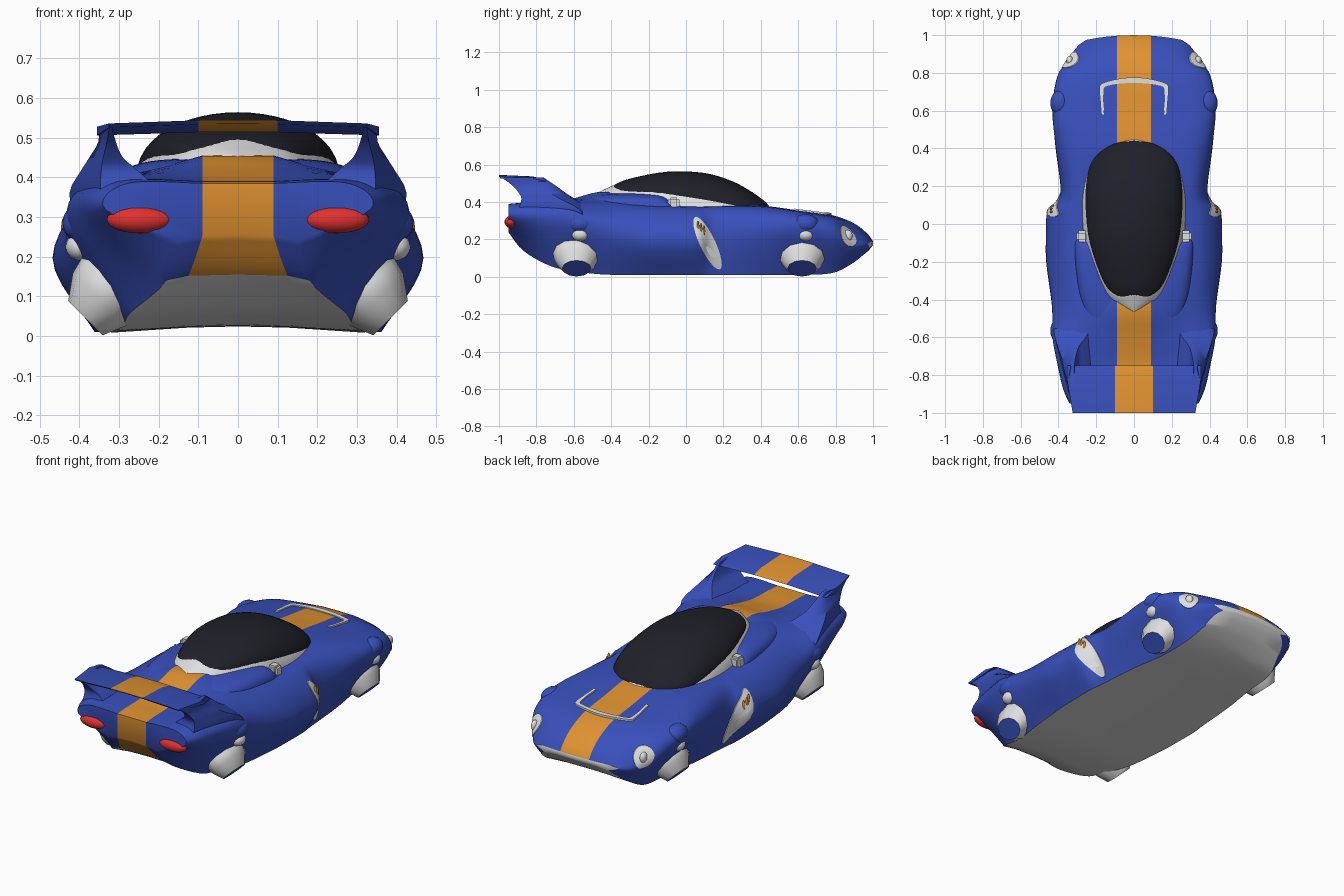
import bpy
import bmesh
import math
from mathutils import Vector, Matrix
from mathutils.bvhtree import BVHTree

cube = bpy.data.objects.get("Cube")
if cube:
    bpy.data.objects.remove(cube, do_unlink=True)


def material(name, red, green, blue):
    mat = bpy.data.materials.new(name)
    mat.use_nodes = True
    color = (red, green, blue, 1)
    mat.diffuse_color = color
    mat.node_tree.nodes["Principled BSDF"].inputs["Base Color"].default_value = color
    return mat


BLUE = material("blue paint", .04, .08, .5)
ORANGE = material("orange stripe", .75, .29, .03)
WHITE = material("white trim", .74, .74, .74)
GLASS = material("dark glass", .014, .014, .022)
RED = material("red lamp", .74, .03, .03)


def spline(points, steps):
    """Smooth path through points of any dimension."""
    result = []
    last = len(points) - 1
    for i in range(last):
        quad = [points[max(i - 1, 0)], points[i], points[i + 1], points[min(i + 2, last)]]
        for s in range(steps):
            t = s / steps
            result.append(tuple(
                b + t * ((c - a) / 2 + t * ((a - 2.5 * b + 2 * c - d / 2) + t * (1.5 * (b - c) + (d - a) / 2)))
                for a, b, c, d in zip(*quad)))
    result.append(tuple(points[-1]))
    return result


def skin(bm, rings, cyclic=True, cap=True, paint=None):
    """Bridge a row of rings; paint gives a material slot from ring, column."""
    rows = [[bm.verts.new(p) for p in ring] for ring in rings]
    count = len(rows[0])
    for i, (a, b) in enumerate(zip(rows, rows[1:])):
        for j in range(count if cyclic else count - 1):
            k = (j + 1) % count
            face = bm.faces.new((a[j], a[k], b[k], b[j]))
            face.material_index = paint(i, j) if paint else 0
    if cap:
        bm.faces.new(rows[0])
        bm.faces.new(rows[-1])
    return rows


def finish(name, bm, mats, mirror=False, angle=40):
    if mirror:
        bmesh.ops.mirror(bm, geom=bm.verts[:] + bm.edges[:] + bm.faces[:],
                         matrix=Matrix.Identity(4), merge_dist=.0005, axis='X')
    bmesh.ops.recalc_face_normals(bm, faces=bm.faces[:])
    mesh = bpy.data.meshes.new(name)
    bm.to_mesh(mesh)
    obj = bpy.data.objects.new(name, mesh)
    bpy.context.collection.objects.link(obj)
    for mat in mats:
        mesh.materials.append(mat)
    bpy.ops.object.select_all(action='DESELECT')
    obj.select_set(True)
    bpy.context.view_layer.objects.active = obj
    bpy.ops.object.shade_smooth_by_angle(angle=math.radians(angle))
    return obj


def ellipsoid(name, mat, center, radii):
    bm = bmesh.new()
    place = Matrix.Translation(center) @ Matrix.Diagonal((*radii, 1))
    bmesh.ops.create_uvsphere(bm, u_segments=20, v_segments=12, radius=1, matrix=place)
    finish(name, bm, [mat], mirror=True)


# Body shell: y, centre top, shoulder x z, widest x z, floor edge x z
stations = spline([
    (-.95, .385, .28, .385, .335, .32, .15, .24),
    (-.87, .39, .31, .39, .37, .31, .18, .14),
    (-.73, .395, .34, .39, .405, .3, .27, .06),
    (-.6, .42, .35, .39, .43, .29, .29, .03),
    (-.43, .455, .35, .37, .435, .24, .33, .012),
    (-.2, .4, .35, .365, .465, .2, .355, .01),
    (-.05, .38, .345, .362, .465, .2, .36, .01),
    (.07, .375, .34, .36, .457, .2, .36, .01),
    (.16, .375, .32, .365, .39, .22, .35, .01),
    (.4, .38, .33, .365, .415, .25, .33, .01),
    (.6, .355, .36, .34, .43, .25, .3, .01),
    (.78, .33, .34, .308, .405, .22, .29, .02),
    (.9, .285, .26, .26, .345, .18, .26, .07),
    (.97, .23, .23, .215, .3, .17, .24, .12),
    (1, .19, .2, .186, .255, .175, .2, .155)], 5)
rings = []
for y, zc, xs, zs, xw, zw, xf, zf in stations:
    side = spline([(.09, zc), (xs, zs), (xw, zw), (xf, zf)], 6)
    stripe = min(.125, .09 + (y + .95) * .45)
    half = [(0, zc)] + side + [(stripe, zf + .012), (0, zf + .015)]
    bow = 2 * max(0, y - .8)
    rings.append([(x, y - bow * x * x, z) for x, z in half])
columns = len(rings[0])


def body_paint(i, j):
    if j == 0:
        return 1
    if j < columns - 3:
        return 0
    if stations[i][0] < -.88:
        return 1 if j == columns - 2 else 0
    return 2


bm = bmesh.new()
rows = skin(bm, rings, cyclic=False, cap=False, paint=body_paint)
tail, nose = rows[0], rows[-1]
bm.faces.new((tail[0], tail[1], tail[-2], tail[-1])).material_index = 1
bm.faces.new(tail[1:-1])
bm.faces.new(nose).material_index = 2
body = finish("body_shell", bm, [BLUE, ORANGE, WHITE], mirror=True)
surface = BVHTree.FromPolygons([v.co for v in body.data.vertices],
                               [p.vertices for p in body.data.polygons])


def on_body(start, direction, lift):
    hit = surface.ray_cast(start, direction)[0]
    return (hit or start) - direction * lift


def plate(name, mat, center, across, up, direction):
    """Thin oval plate laid on the body, on both sides."""
    center, across, up = Vector(center), Vector(across), Vector(up)
    direction = Vector(direction).normalized()
    shape = []
    for size, lift in ((1, -.003), (1, .005), (.7, .006), (.4, .006), (.1, .006)):
        shape.append([])
        for k in range(24):
            a = math.tau * k / 24
            p = center + size * (across * math.cos(a) + up * math.sin(a))
            shape[-1].append(on_body(p - direction * .4, direction, lift))
    bm = bmesh.new()
    skin(bm, shape)
    finish(name, bm, [mat], mirror=True)


def arch(y, w, base, top, power=1):
    angles = [math.pi * k / 24 for k in range(25)]
    return [(math.copysign(w * abs(math.cos(a)) ** power, math.cos(a)), y,
             base + (top - base) * max(0, math.sin(a)) ** power) for a in angles]


# Canopy glass and its frame: y, half width, base, top
dome = spline([
    (-.425, .015, .46, .47), (-.38, .1, .458, .493), (-.3, .165, .45, .525),
    (-.1, .235, .435, .562), (.1, .258, .4, .555), (.25, .248, .38, .51),
    (.35, .21, .372, .455), (.42, .12, .37, .405), (.442, .015, .37, .38)], 4)
bm = bmesh.new()
skin(bm, [arch(*row) for row in dome])
finish("canopy_glass", bm, [GLASS], angle=60)
bm = bmesh.new()
skin(bm, [arch(y * 1.06 - .013, w + .022, base - .07, top - .016) for y, w, base, top in dome])
finish("canopy_frame", bm, [WHITE], angle=60)

# Raised cowl around the rear half of the canopy
cowl = spline([(-.62, .16, .33, .395), (-.52, .24, .33, .428), (-.4, .285, .33, .445),
               (-.25, .308, .33, .447), (-.12, .315, .33, .435), (-.07, .305, .33, .385)], 4)
bm = bmesh.new()
skin(bm, [arch(*row, power=.45) for row in cowl])
finish("rear_cowl", bm, [BLUE], angle=60)

# Cabin side vents
bm = bmesh.new()
bmesh.ops.create_cube(bm, size=1, matrix=Matrix.Translation((.275, -.065, .39))
                      @ Matrix.Diagonal((.06, .06, .07, 1)))
bmesh.ops.bevel(bm, geom=bm.edges[:], offset=.012, segments=2, affect='EDGES')
finish("cabin_vents", bm, [WHITE], mirror=True)

# Rear fins as level slices: z, front y, back y, inner x, outer x front and back
slices = spline([
    (.28, -.45, -.91, .2, .41, .32), (.36, -.49, -.895, .2, .425, .345),
    (.415, -.59, -.88, .25, .397, .345), (.45, -.645, -.895, .29, .375, .34),
    (.49, -.7, -.93, .308, .352, .33), (.53, -.76, -.985, .318, .352, .324)], 3)
bm = bmesh.new()
skin(bm, [[(xi, yf, z), ((xi + xo) / 2, yf - .01, z), (xo, yf - .08, z), (xb, yb, z), (xi, yb, z)]
          for z, yf, yb, xi, xo, xb in slices])
finish("rear_fins", bm, [BLUE], mirror=True, angle=50)

# Rear wing, swept from centre to tip
bm = bmesh.new()
wing = []
for x, rear_x, rise in ((0, 0, .005), (.1, .1, .004), (.22, .21, 0), (.355, .325, -.004)):
    wing.append([(x, -.75, .515 + rise), (x, -.82, .532 + rise), (rear_x, -1, .54 + rise),
                 (rear_x, -.99, .53 + rise), (x, -.82, .51 + rise)])
rows = skin(bm, wing, cap=False, paint=lambda i, j: 1 if i == 0 else 0)
bm.faces.new(rows[-1])
finish("rear_wing", bm, [BLUE, ORANGE], mirror=True)

# Tail lamps
ellipsoid("tail_lamps", RED, (.248, -.935, .293), (.083, .035, .034))

# Headlamps, side intakes and the coils in them
aim = Vector((-.85, -.5, -.1)).normalized()
plate("headlamps", WHITE, (.34, .865, .22), (.025, -.045, 0), (0, -.012, .057), aim)
lamp = on_body(Vector((.34, .865, .22)) - aim * .4, aim, 0)
ellipsoid("headlamp_bulbs", WHITE, lamp, (.018, .025, .03))
plate("side_intakes", WHITE, (.42, .115, .18), (0, .04, .012), (0, -.065, .14), (-1, 0, 0))
for k in range(3):
    spot = on_body(Vector((.8, .065 + .016 * k, .27 - .012 * k)), Vector((-1, 0, 0)), .004)
    ellipsoid("intake_coil_%d" % k, ORANGE, spot, (.008, .006, .03))

# Hood vent arch
path = [(-.165, .58), (-.172, .7), (-.15, .74), (0, .762), (.15, .74), (.172, .7), (.165, .58)]
bm = bmesh.new()
shape = []
for x, y in spline(path, 5):
    p = on_body(Vector((x, y, 1)), Vector((0, 0, -1)), 0)
    out = Vector((x, (y - .6) * .8, 0)).normalized() * (.008 + max(0, y - .65) * .06)
    rim = Vector((0, 0, .008))
    shape.append([p - out - rim, p + out - rim, p + out + rim, p - out + rim])
skin(bm, shape)
finish("hood_vent", bm, [WHITE])

# Wheel pods leaning outward, with hub discs and shock housings above
slope = Vector((.7, 0, .7)).normalized()
for place, y in (("front", .62), ("rear", -.585)):
    shape = []
    for x, z, radius in ((.26, .175, .09), (.325, .123, .1), (.35, .092, .094), (.385, .045, .061)):
        shape.append([Vector((x, y, z)) + radius * (slope * math.cos(a) + Vector((0, 1.27, 0)) * math.sin(a))
                      for a in [math.tau * k / 12 for k in range(12)]])
    bm = bmesh.new()
    skin(bm, shape)
    bm.faces.ensure_lookup_table()
    bm.faces[-1].material_index = 1
    finish(place + "_wheels", bm, [WHITE, BLUE], mirror=True)
    ellipsoid(place + "_shock_caps", BLUE, (.39, y + .02, .285), (.053, .07, .05))
    ellipsoid(place + "_shock_links", WHITE, (.395, y + .02, .225), (.04, .045, .035))
